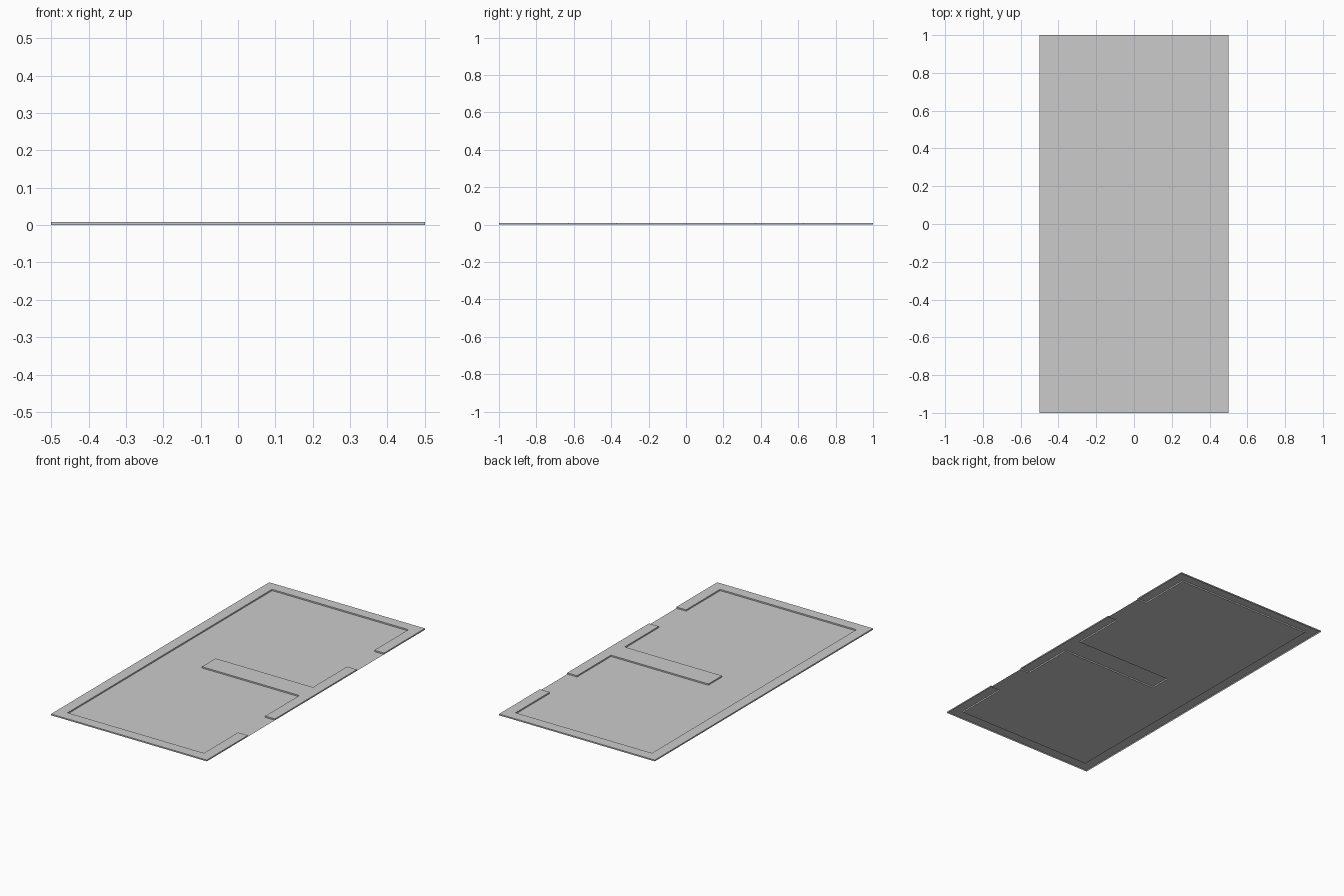
import bpy, bmesh

if "Cube" in bpy.data.objects:
    bpy.data.objects.remove(bpy.data.objects["Cube"])

H = 0.0078          # wall height
T = 0.0625          # wall thickness

# Grid lines of the two-room floor plan
XS = [-0.5, -0.5 + T, -0.1875, 0.5 - T, 0.5]
YS = [-1, -1 + T, -0.625, -0.375, -T, T, 0.375, 0.625, 1 - T, 1]


def is_wall(i, j):
    """Tell whether a plan cell is wall rather than floor."""
    if not (0 <= i < len(XS) - 1 and 0 <= j < len(YS) - 1):
        return False
    if j in (0, 8) or i == 0:          # front, back and left walls
        return True
    if i == 3:                         # right wall with two doorways
        return j not in (2, 6)
    return j == 4 and i == 2           # dividing wall, passage on the left


def build(name, wall):
    bm = bmesh.new()

    def quad(*pts):
        bm.faces.new([bm.verts.new(p) for p in pts])

    z = H if wall else 0
    for i in range(len(XS) - 1):
        for j in range(len(YS) - 1):
            if is_wall(i, j) != wall:
                continue
            a, b, c, d = XS[i], XS[i + 1], YS[j], YS[j + 1]
            quad((a, c, z), (b, c, z), (b, d, z), (a, d, z))
            if not wall:
                continue
            # Upright sides wherever the neighbour is not wall
            sides = [((i, j - 1), (a, c), (b, c)), ((i + 1, j), (b, c), (b, d)),
                     ((i, j + 1), (b, d), (a, d)), ((i - 1, j), (a, d), (a, c))]
            for n, p, q in sides:
                if not is_wall(*n):
                    quad((*p, 0), (*q, 0), (*q, H), (*p, H))
    bmesh.ops.remove_doubles(bm, verts=bm.verts, dist=1e-5)
    me = bpy.data.meshes.new(name)
    bm.to_mesh(me)
    bm.free()
    ob = bpy.data.objects.new(name, me)
    bpy.context.collection.objects.link(ob)


# Floor sheet and the low hollow walls around it
build("floor", False)
build("walls", True)
